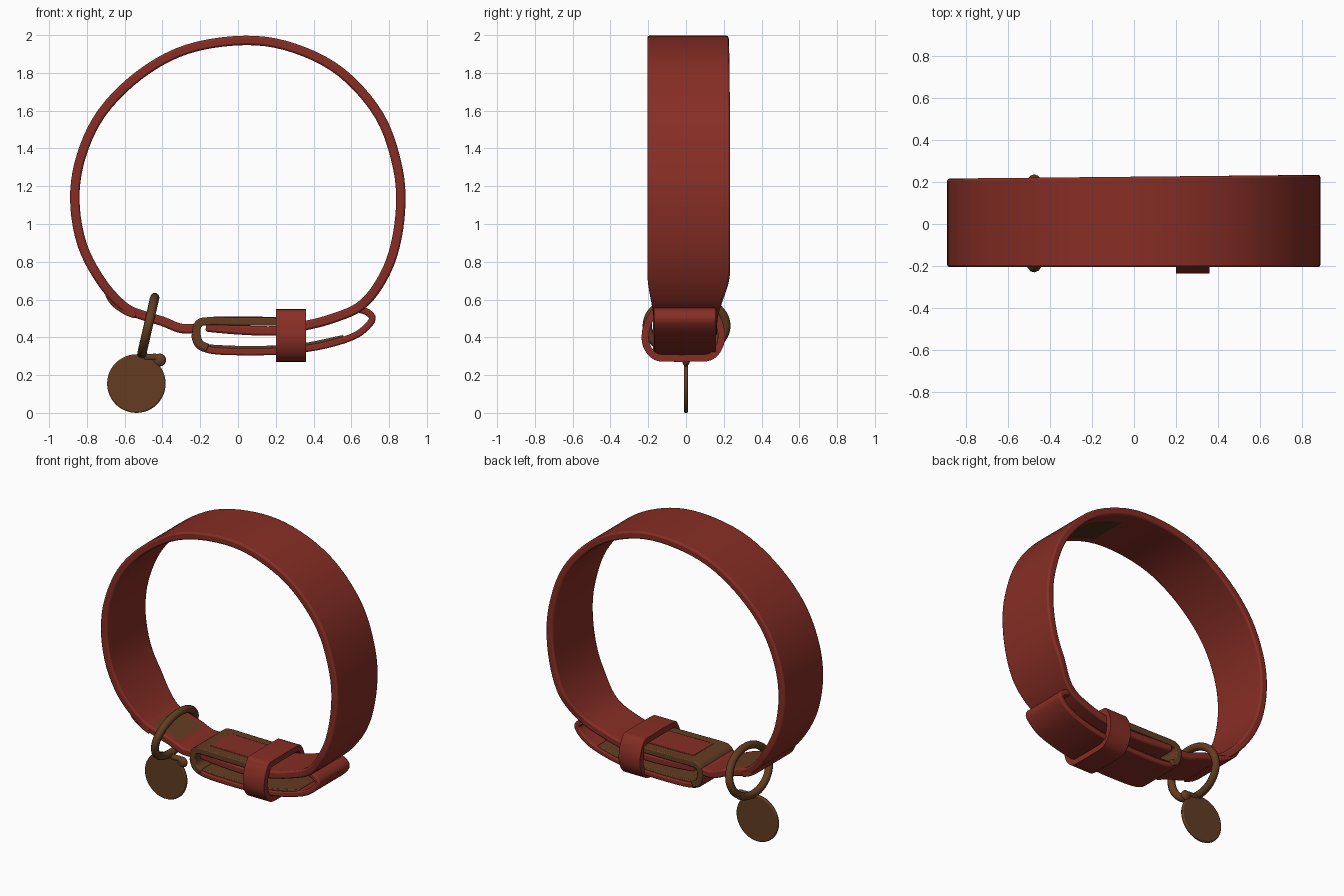
import bpy, bmesh, math
from mathutils import Vector, Matrix

if "Cube" in bpy.data.objects:
    bpy.data.objects.remove(bpy.data.objects["Cube"])


def material(name, rgb):
    m = bpy.data.materials.new(name)
    m.diffuse_color = (*rgb, 1)
    m.use_nodes = True
    m.node_tree.nodes["Principled BSDF"].inputs["Base Color"].default_value = m.diffuse_color
    return m


RED = material("red_leather", (0.24, 0.027, 0.018))
BROWN = material("brown_metal", (0.125, 0.046, 0.016))
DARK = material("dark_brown", (0.075, 0.03, 0.012))


def smooth_path(pts, steps, closed=False):
    """Catmull-Rom resampling of 2D points."""
    p = [Vector(q) for q in pts]
    n = len(p)
    get = (lambda i: p[i % n]) if closed else (lambda i: p[max(0, min(n - 1, i))])
    out = []
    for i in range(n if closed else n - 1):
        a, b, c, d = get(i - 1), get(i), get(i + 1), get(i + 2)
        for s in range(steps):
            t = s / steps
            out.append(0.5 * (2 * b + (c - a) * t + (2 * a - 5 * b + 4 * c - d) * t * t
                              + (3 * b - a - 3 * c + d) * t ** 3))
    if not closed:
        out.append(p[-1])
    return out


def finish(obj, angle=40):
    bpy.ops.object.select_all(action='DESELECT')
    obj.select_set(True)
    bpy.context.view_layer.objects.active = obj
    bpy.ops.object.shade_smooth_by_angle(angle=math.radians(angle))


def ribbon(name, pts, thick, span, mats, steps=5, closed=False, axis='y', rows=8,
           paint=None, bevel=0.011):
    """Flat strap that follows a profile; span(q) gives its two side limits."""
    path = smooth_path(pts, steps, closed)
    n = len(path)
    bm = bmesh.new()
    rings = []
    for i, q in enumerate(path):
        a = path[(i - 1) % n] if closed or i else path[0]
        b = path[(i + 1) % n] if closed or i < n - 1 else path[-1]
        t = (b - a).normalized()
        nrm = Vector((-t.y, t.x)) * thick / 2
        lo, hi = span(q)
        ring = []
        for side, order in ((1, range(rows + 1)), (-1, range(rows, -1, -1))):
            for k in order:
                w, r = lo + (hi - lo) * k / rows, q + nrm * side
                ring.append(bm.verts.new((r.x, w, r.y) if axis == 'y' else (w, r.x, r.y)))
        rings.append(ring)
    m = len(rings[0])
    for i in range(n if closed else n - 1):
        r0, r1 = rings[i], rings[(i + 1) % n]
        for k in range(m):
            f = bm.faces.new((r0[k], r0[(k + 1) % m], r1[(k + 1) % m], r1[k]))
            if paint:
                f.material_index = paint(f.calc_center_median(), path[i], k, rows)
    if not closed:
        bm.faces.new(rings[0])
        bm.faces.new(rings[-1])
    bmesh.ops.recalc_face_normals(bm, faces=bm.faces)
    me = bpy.data.meshes.new(name)
    bm.to_mesh(me)
    bm.free()
    obj = bpy.data.objects.new(name, me)
    bpy.context.collection.objects.link(obj)
    for mt in mats:
        me.materials.append(mt)
    mod = obj.modifiers.new("soft_edges", 'BEVEL')
    mod.width, mod.segments, mod.limit_method = bevel, 2, 'ANGLE'
    mod.angle_limit = math.radians(50)
    finish(obj)
    return obj


def tube(name, pts, radius, mat, closed):
    """Round wire through 3D points."""
    cu = bpy.data.curves.new(name, 'CURVE')
    cu.dimensions, cu.bevel_depth, cu.bevel_resolution = '3D', radius, 3
    sp = cu.splines.new('POLY')
    sp.points.add(len(pts) - 1)
    for p, q in zip(sp.points, pts):
        p.co = (*q, 1)
    sp.use_cyclic_u = closed
    cu.use_fill_caps = True
    obj = bpy.data.objects.new(name, cu)
    bpy.context.collection.objects.link(obj)
    cu.materials.append(mat)
    bpy.ops.object.select_all(action='DESELECT')
    obj.select_set(True)
    bpy.context.view_layer.objects.active = obj
    bpy.ops.object.convert(target='MESH')
    finish(bpy.context.object)


def band_span(q):
    # the band narrows near the buckle
    t = max(0, min(1, (q.y - 0.48) / 0.27))
    t = t * t * (3 - 2 * t)
    return -0.17 - 0.035 * t, 0.165 + (0.06 + 0.01 * q.x) * t


def band_paint(c, q, k, rows):
    # worn brown patches on the inner face of the band
    inner = (Vector((c.x, c.z)) - Vector((0, 1.2))).length < (q - Vector((0, 1.2))).length - 0.005
    if not inner or abs(c.y) > 0.14:
        return 0
    if c.z > 1.5 and 0.2 < c.x < 0.62:
        return 2
    return 1 if c.z < 0.6 and -0.55 < c.x < -0.36 else 0


def fixed(lo, hi):
    return lambda q: (lo, hi)


# main band, running from the buckle round and back through the keeper
ribbon("collar_band", [(-0.2, 0.45), (-0.3, 0.447), (-0.4, 0.485), (-0.5, 0.515), (-0.6, 0.56),
                       (-0.72, 0.69), (-0.825, 0.89), (-0.864, 1.13), (-0.83, 1.36),
                       (-0.72, 1.59), (-0.52, 1.79), (-0.27, 1.925), (0.04, 1.972),
                       (0.3, 1.93), (0.55, 1.8), (0.75, 1.57), (0.845, 1.3), (0.86, 1.07),
                       (0.82, 0.84), (0.74, 0.67), (0.64, 0.56), (0.5, 0.5), (0.37, 0.465),
                       (0.2, 0.435), (0.0, 0.44), (-0.17, 0.455)],
       0.05, band_span, [RED, BROWN, DARK], paint=band_paint)

# overlapping strap end beside the ring
ribbon("strap_end", [(-0.69, 0.635), (-0.66, 0.585), (-0.6, 0.54), (-0.54, 0.515)],
       0.035, fixed(-0.175, 0.175), [RED])

# folded lower strap
ribbon("lower_strap", [(0.62, 0.555), (0.69, 0.53), (0.708, 0.488), (0.63, 0.415), (0.5, 0.368),
                       (0.36, 0.34), (0.2, 0.325), (0.0, 0.323), (-0.14, 0.331),
                       (-0.21, 0.36), (-0.232, 0.42)],
       0.036, fixed(-0.17, 0.16), [RED])

# buckle: plate and rounded end, plus the liner over the lower strap
ribbon("buckle_plate", [(-0.16, 0.345), (-0.205, 0.37), (-0.22, 0.43), (-0.205, 0.475),
                        (-0.15, 0.486), (0.0, 0.484), (0.3, 0.482)],
       0.042, fixed(-0.175, 0.17), [BROWN], bevel=0.015)
ribbon("buckle_liner", [(0.56, 0.402), (0.36, 0.36), (0.2, 0.346), (0.0, 0.344), (-0.17, 0.352)],
       0.022, fixed(-0.16, 0.15), [BROWN], bevel=0.006)
ribbon("plate_inlay", [(-0.13, 0.507), (0.0, 0.506), (0.25, 0.504)],
       0.008, fixed(-0.11, 0.105), [RED], bevel=0.003)

# keeper loop around both layers
ribbon("keeper", [(-0.14, 0.53), (0.11, 0.53), (0.155, 0.515), (0.185, 0.44), (0.18, 0.36),
                  (0.13, 0.298), (0.03, 0.29), (-0.07, 0.29), (-0.16, 0.298), (-0.21, 0.36),
                  (-0.212, 0.44), (-0.18, 0.515)],
       0.038, fixed(0.2, 0.36), [RED], closed=True, axis='x', rows=4)

# tilted ring hanging from the band
ring = []
for i in range(48):
    a = 2 * math.pi * i / 48
    ring.append((-0.475 + 0.034 * math.cos(a), 0.003 + 0.208 * math.sin(a),
                 0.462 + 0.148 * math.cos(a)))
tube("hanging_ring", ring, 0.025, BROWN, True)

# link between the ring and the tag
tube("tag_link", [(-0.515, 0, 0.325), (-0.485, 0, 0.295), (-0.44, 0, 0.296), (-0.41, 0, 0.283)],
     0.019, BROWN, False)
bpy.ops.mesh.primitive_uv_sphere_add(segments=20, ring_count=12, radius=0.034,
                                     location=(-0.415, 0, 0.28))
knob = bpy.context.object
knob.name = "tag_knob"
knob.scale.y = 0.6
knob.data.materials.append(BROWN)
finish(knob, 180)

# round tag
bpy.ops.mesh.primitive_cylinder_add(vertices=48, radius=0.155, depth=0.022,
                                    location=(-0.538, 0, 0.155), rotation=(math.pi / 2, 0, 0))
tag = bpy.context.object
tag.name = "round_tag"
tag.data.materials.append(BROWN)
rim = tag.modifiers.new("soft_rim", 'BEVEL')
rim.width, rim.segments, rim.limit_method = 0.007, 2, 'ANGLE'
finish(tag)
